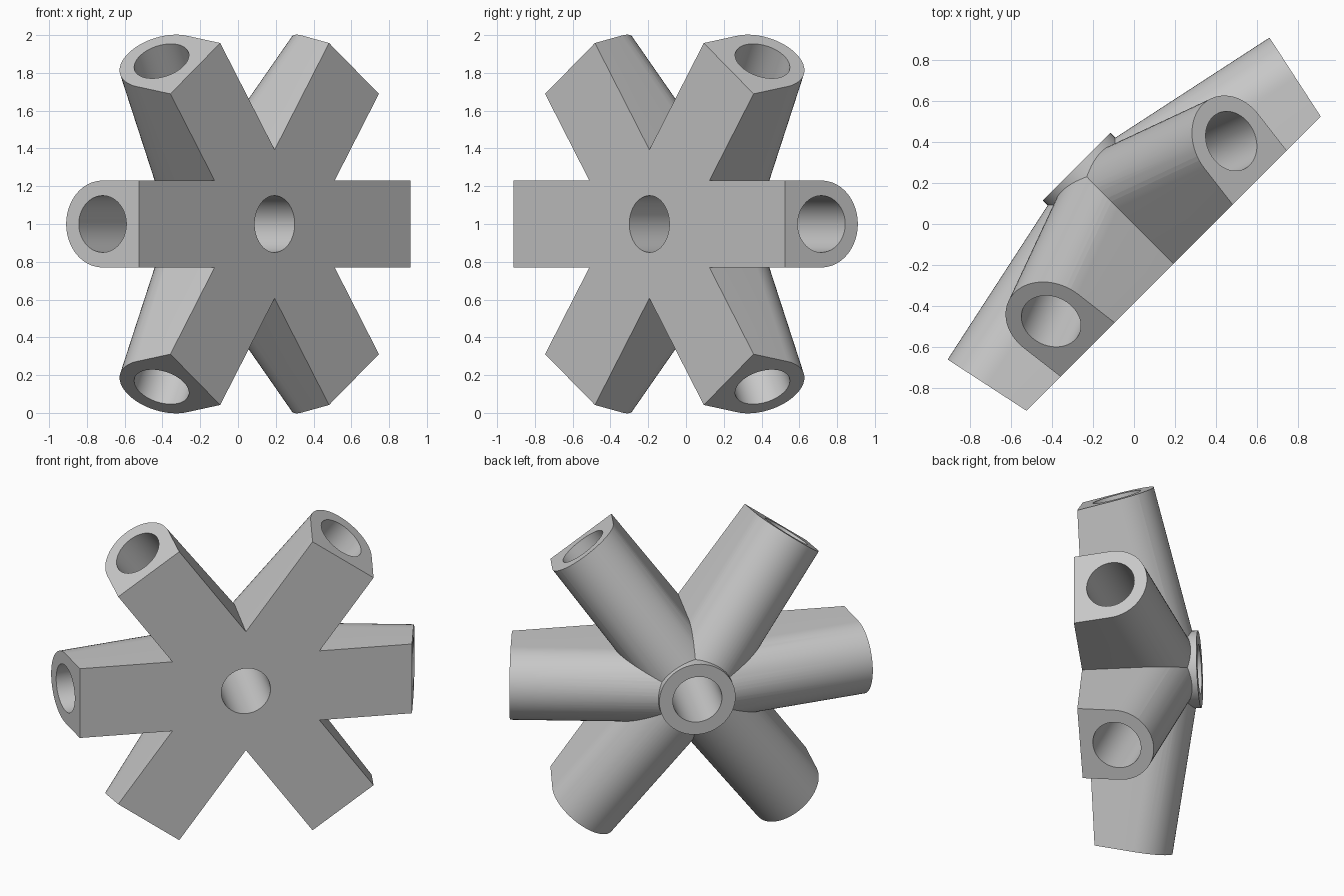
import bpy, bmesh, math
from mathutils import Matrix, Vector

if "Cube" in bpy.data.objects:
    bpy.data.objects.remove(bpy.data.objects["Cube"])

R = 0.23            # arm half width
BORE = 0.15         # socket and bolt hole radius
TILT = math.radians(12)
LENGTH = 1.087      # arm axis length
APEX = 0.451        # height where the arm axes meet
TOP = 0.671         # height of the boss face
SIDE_ANGLE = 54.2

grey = bpy.data.materials.new("grey")
grey.use_nodes = True
grey.diffuse_color = (0.58, 0.58, 0.58, 1)
grey.node_tree.nodes["Principled BSDF"].inputs["Base Color"].default_value = (0.58, 0.58, 0.58, 1)


def make(name, bm):
    bmesh.ops.recalc_face_normals(bm, faces=bm.faces)
    mesh = bpy.data.meshes.new(name)
    bm.to_mesh(mesh)
    bm.free()
    mesh.materials.append(grey)
    ob = bpy.data.objects.new(name, mesh)
    bpy.context.collection.objects.link(ob)
    return ob


def cylinder(name, radius, start, end, matrix):
    bm = bmesh.new()
    bmesh.ops.create_cone(bm, cap_ends=True, segments=64, radius1=radius, radius2=radius,
                          depth=end - start,
                          matrix=matrix @ Matrix.Translation((0, 0, (start + end) / 2)))
    return make(name, bm)


def trim(bm, height, direction):
    # cut away everything beyond a level plane and close the cut
    cut = bmesh.ops.bisect_plane(bm, geom=bm.verts[:] + bm.edges[:] + bm.faces[:],
                                 plane_co=(0, 0, height), plane_no=(0, 0, direction),
                                 clear_outer=True)["geom_cut"]
    for item in cut:
        if isinstance(item, bmesh.types.BMVert):
            item.co.z = height
    bmesh.ops.holes_fill(bm, edges=[e for e in bm.edges if e.is_boundary], sides=0)


def arch_prism(name, matrix):
    # arched cross-section with straight walls, closed at both ends
    n = 32
    profile = [(R * math.cos(math.pi * i / n), R * math.sin(math.pi * i / n)) for i in range(n + 1)]
    profile += [(-R, -0.8), (R, -0.8)]
    bm = bmesh.new()
    inner, outer = [[bm.verts.new(matrix @ Vector((x, y, z))) for y, z in profile]
                    for x in (0, LENGTH)]
    bm.faces.new(inner[::-1])
    bm.faces.new(outer)
    for i in range(len(profile)):
        bm.faces.new((inner[i - 1], inner[i], outer[i], outer[i - 1]))
    trim(bm, 0, -1)
    trim(bm, TOP - 0.001, 1)
    return make(name, bm)


def combine(target, tool, operation):
    mod = target.modifiers.new(operation.lower(), 'BOOLEAN')
    mod.operation, mod.solver, mod.object = operation, 'EXACT', tool
    bpy.context.view_layer.objects.active = target
    bpy.ops.object.modifier_apply(modifier=mod.name)
    bpy.data.objects.remove(tool)


# Boss at the hub, joined by six drooping arms
hub = cylinder("hub_connector", R + 0.003, 0.3, TOP, Matrix())
angles = [0, SIDE_ANGLE, 180 - SIDE_ANGLE, 180, 180 + SIDE_ANGLE, -SIDE_ANGLE]
frames = [Matrix.Rotation(math.radians(a), 4, 'Z') @ Matrix.Translation((0, 0, APEX))
          @ Matrix.Rotation(TILT, 4, 'Y') for a in angles]
for frame in frames:
    combine(hub, arch_prism("arm", frame), 'UNION')

# Bolt hole through the hub and a socket in each arm
combine(hub, cylinder("bolt_hole", BORE, -0.2, 1, Matrix()), 'DIFFERENCE')
along = Matrix.Rotation(math.pi / 2, 4, 'Y')
for frame in frames:
    combine(hub, cylinder("socket", BORE, LENGTH - 0.65, LENGTH + 0.2, frame @ along), 'DIFFERENCE')

# Stand the hub upright, turned diagonally
u, v, w = Vector((1, 1, 0)).normalized(), Vector((0, 0, -1)), Vector((-1, 1, 0)).normalized()
stand = Matrix((u, v, w)).transposed().to_4x4()
hub.data.transform(Matrix.Translation((0.194, -0.194, 1)) @ stand)

bpy.ops.object.select_all(action='DESELECT')
hub.select_set(True)
bpy.context.view_layer.objects.active = hub
bpy.ops.object.shade_smooth_by_angle(angle=math.radians(20))
